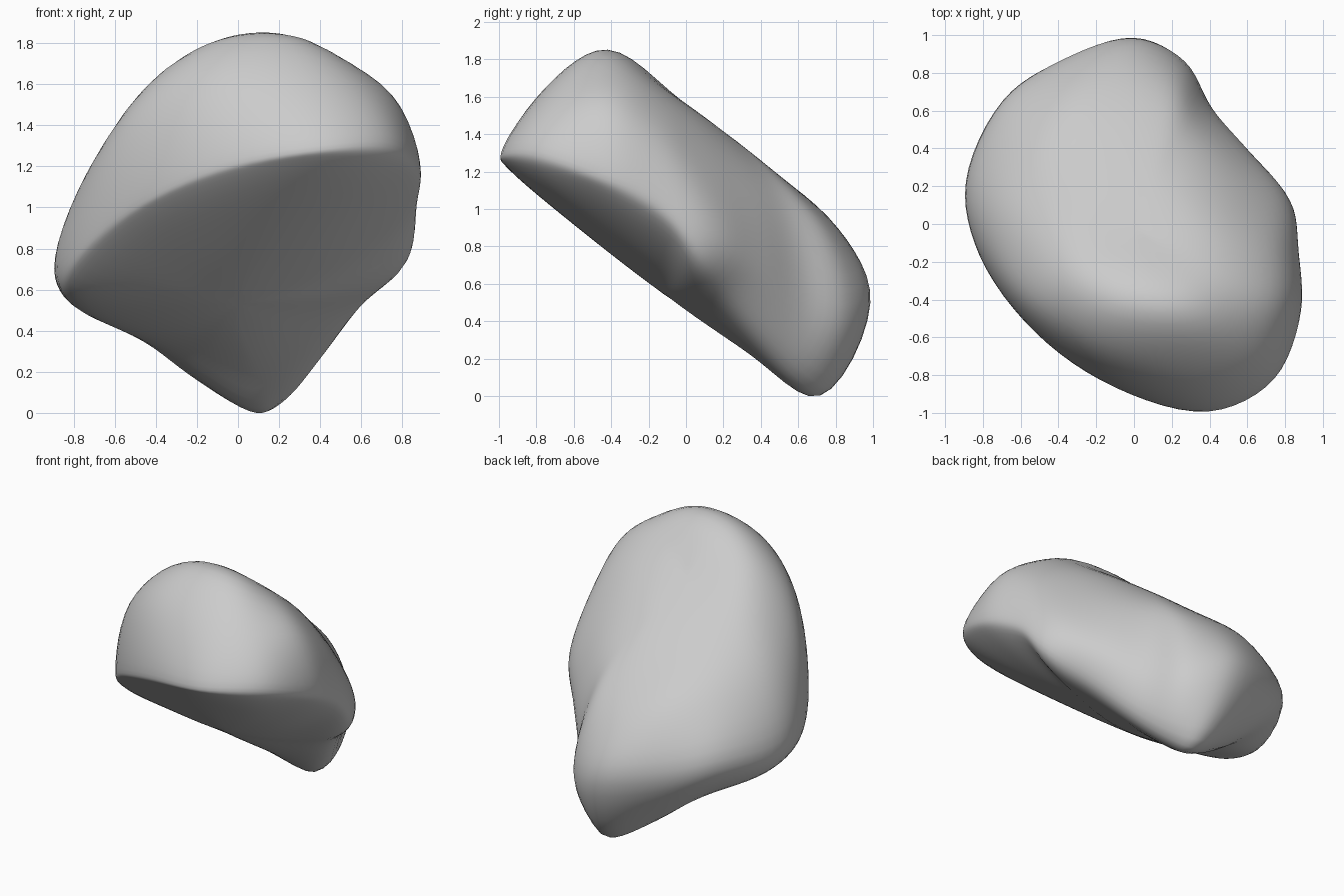
import bpy
import bmesh
from mathutils import Vector

default_cube = bpy.data.objects.get("Cube")
if default_cube:
    bpy.data.objects.remove(default_cube, do_unlink=True)

STEPS_AROUND = 6
STEPS_ACROSS = 6

# Lower edge of the stone, around the underside, starting at the front
rim = [(.4, -.97, 1.26), (.7, -.82, 1.24), (.84, -.45, 1.12), (.84, -.12, .95),
       (.82, .06, .74), (.6, .22, .54), (.39, .45, .26), (.23, .63, .07),
       (.1, .72, 0), (-.2, .62, .17), (-.45, .5, .36), (-.78, .25, .52),
       (-.82, -.08, .64), (-.52, -.54, .96), (-.1, -.84, 1.16)]

# Widest contour
girth = [(.4, -1, 1.31), (.75, -.82, 1.33), (.89, -.45, 1.2), (.87, -.15, 1.1),
         (.82, .14, .9), (.61, .39, .7), (.41, .62, .5), (.28, .86, .43),
         (0, 1, .53), (-.4, .87, .6), (-.7, .67, .68), (-.9, .22, .7),
         (-.82, -.17, .8), (-.52, -.58, 1.03), (-.1, -.87, 1.22)]

# Shoulder where the sides turn into the top
shoulder = [(.33, -.75, 1.67), (.61, -.66, 1.62), (.76, -.42, 1.57), (.75, -.15, 1.42),
            (.68, .1, 1.22), (.5, .34, 1.1), (.33, .53, 1.03), (.21, .76, .9),
            (-.04, .83, .9), (-.34, .71, 1), (-.57, .48, 1.08), (-.74, .15, 1.13),
            (-.7, -.19, 1.26), (-.49, -.48, 1.51), (-.13, -.69, 1.66)]


def underside(x, y):
    return Vector((x, y, .48 - .72 * y + .15 * x * x + .04 * x))


def roof(x, y):
    return Vector((x, y, 1.58 - .75 * y - .25 * x * x + .04 * x))


def spline(a, b, c, d, t):
    """Centripetal curve from b to c, with a and d as neighbours."""
    ka = 0
    kb = ka + (b - a).length ** .5
    kc = kb + (c - b).length ** .5
    kd = kc + (d - c).length ** .5
    k = kb + (kc - kb) * t

    def mix(p, q, start, end):
        return p.lerp(q, (k - start) / (end - start))

    ab, bc, cd = mix(a, b, ka, kb), mix(b, c, kb, kc), mix(c, d, kc, kd)
    return mix(mix(ab, bc, ka, kc), mix(bc, cd, kb, kd), kb, kc)


def smooth_loop(points):
    pts = [Vector(p) for p in points]
    n = len(pts)
    return [spline(pts[i - 1], pts[i], pts[(i + 1) % n], pts[(i + 2) % n], s / STEPS_AROUND)
            for i in range(n) for s in range(STEPS_AROUND)]


def inner_loop(loop, centre, surface, amount, follow):
    """Shrink a loop towards the centre and pull it onto a surface."""
    flat = [centre.lerp(p, amount) for p in loop]
    return [p.lerp(surface(p.x, p.y), follow) for p in flat]


# Stack the contours from the underside to the top
rim_loop, girth_loop, shoulder_loop = map(smooth_loop, (rim, girth, shoulder))
base_centre, top_centre = underside(0, -.1), roof(0, -.02)
base_loop = inner_loop(rim_loop, base_centre, underside, .55, .5)
top_loop = inner_loop(shoulder_loop, top_centre, roof, .55, .95)
loops = [base_loop, rim_loop, girth_loop, shoulder_loop, top_loop]
count = len(rim_loop)

# Sweep a smooth profile through the contours at every direction
columns = []
for i in range(count):
    opposite = (i + count // 2) % count
    path = [base_loop[opposite], base_centre] + [loop[i] for loop in loops]
    path += [top_centre, top_loop[opposite]]
    column = [spline(*path[j:j + 4], s / STEPS_ACROSS)
              for j in range(len(path) - 3) for s in range(STEPS_ACROSS)]
    columns.append(column[1:])

# Skin the profiles and close both poles
bm = bmesh.new()
grid = [[bm.verts.new(p) for p in column] for column in columns]
base_pole, top_pole = bm.verts.new(base_centre), bm.verts.new(top_centre)
for i in range(count):
    here, after = grid[i], grid[(i + 1) % count]
    bm.faces.new((base_pole, after[0], here[0]))
    bm.faces.new((top_pole, here[-1], after[-1]))
    for j in range(len(here) - 1):
        bm.faces.new((here[j], after[j], after[j + 1], here[j + 1]))

# Soften the surface slightly
for _ in range(4):
    bmesh.ops.smooth_vert(bm, verts=bm.verts, factor=.5,
                          use_axis_x=True, use_axis_y=True, use_axis_z=True)
bmesh.ops.recalc_face_normals(bm, faces=bm.faces)

# Rest the stone on the ground
lowest = min(v.co.z for v in bm.verts)
bmesh.ops.translate(bm, verts=bm.verts, vec=(0, 0, -lowest))

mesh = bpy.data.meshes.new("rock")
bm.to_mesh(mesh)
bm.free()
mesh.shade_smooth()

# Plain grey stone
stone = bpy.data.materials.new("stone_grey")
stone.use_nodes = True
colour = (.6, .6, .6, 1)
stone.diffuse_color = colour
stone.node_tree.nodes["Principled BSDF"].inputs["Base Color"].default_value = colour
mesh.materials.append(stone)

rock = bpy.data.objects.new("rock", mesh)
bpy.context.collection.objects.link(rock)
